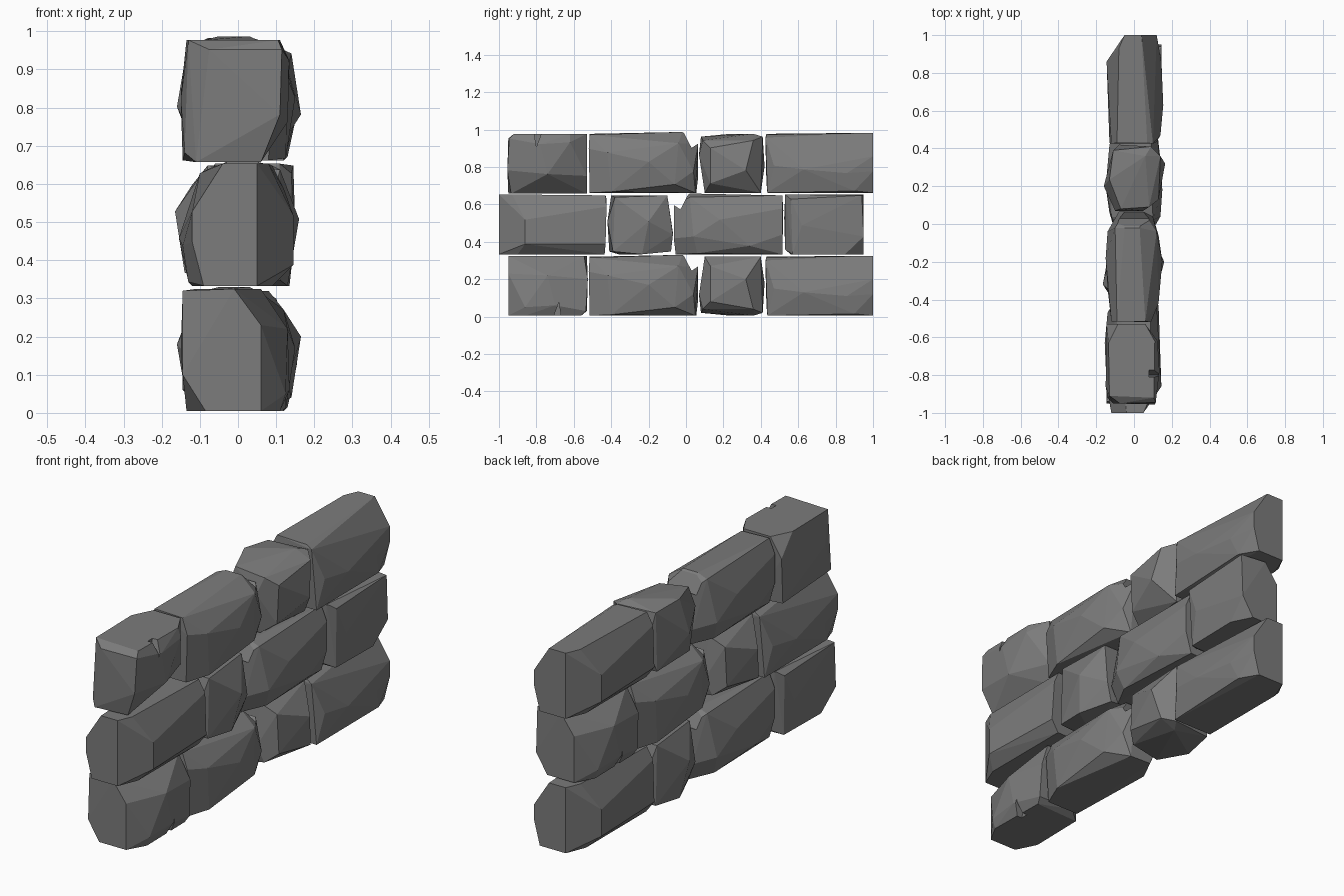
import bpy, bmesh, math
from mathutils import Matrix, Vector

if "Cube" in bpy.data.objects:
    bpy.data.objects.remove(bpy.data.objects["Cube"])

# Corner points (x, y, z) of the four hewn stones, placed as in the bottom row
END_STONE = [  # squarish stone at the -y end
    (.06, -.95, .005), (.06, -.95, .23), (-.01, -.95, .325), (-.145, -.94, .32),
    (-.145, -.95, .1), (-.085, -.95, .005), (.13, -.74, .22), (.125, -.86, .05),
    (.115, -.535, .03), (-.075, -.53, .03), (.11, -.525, .2), (.06, -.545, .325),
    (-.11, -.53, .325), (-.14, -.56, .3), (-.13, -.57, .005), (.105, -.56, .005),
    (.11, -.86, .005), (-.15, -.62, .16), (-.135, -.85, .005), (.135, -.7, .06)]
LONG_STONE = [  # long stone with a broken shoulder
    (.15, -.2, .17), (.09, -.52, .24), (.13, -.42, .22), (.12, -.04, .27),
    (.1, .04, .12), (.02, .055, .12), (.06, .05, .005), (.08, -.515, .005),
    (.125, -.4, .01), (.13, -.06, .05), (.06, -.515, .315), (.03, -.02, .33),
    (-.05, -.02, .33), (.05, .065, .265), (-.05, .065, .265),
    (-.15, -.18, .19), (-.12, -.515, .25), (-.12, -.515, .11), (-.14, -.04, .1),
    (-.14, -.34, .05), (-.08, .065, .09), (-.09, -.515, .005), (-.05, .055, .005),
    (-.11, -.06, .01), (-.1, -.02, .31), (-.09, -.515, .32)]
SMALL_STONE = [  # short stone with pointed ridges
    (.12, .13, .27), (.165, .32, .2), (.14, .36, .04), (.13, .13, .08),
    (.05, .07, .12), (.05, .1, .32), (.08, .4, .32), (.09, .41, .02),
    (.08, .09, .04), (.06, .36, .005), (-.16, .2, .18), (-.11, .38, .31),
    (-.11, .39, .02), (-.13, .235, .005), (-.09, .1, .32), (-.1, .07, .11),
    (-.08, .42, .18), (-.07, .08, .02)]
BEAM_STONE = [  # long stone at the +y end
    (.14, .47, .15), (.155, .63, .13), (.145, .86, .11), (.12, 1, .12),
    (.12, 1, .2), (.09, 1, .005), (.04, 1, .325), (-.05, 1, .325), (-.05, 1, .005),
    (.12, .435, .005), (.1, .425, .3), (.07, .43, .315), (.13, .9, .015),
    (-.145, .86, .19), (-.145, .86, .06), (-.13, .43, .06), (-.12, .425, .26),
    (-.09, .43, .32), (-.08, .93, .325), (-.09, .9, .005), (-.09, .435, .005)]

# Dark stone colour
stone_grey = bpy.data.materials.new("dark_stone")
stone_grey.diffuse_color = (.2, .2, .2, 1)
stone_grey.use_nodes = True
stone_grey.node_tree.nodes["Principled BSDF"].inputs["Base Color"].default_value = stone_grey.diffuse_color


def hull(name, points, matrix):
    """Flat-faced convex solid round the transformed points."""
    bm = bmesh.new()
    for p in points:
        bm.verts.new(matrix @ Vector(p))
    res = bmesh.ops.convex_hull(bm, input=bm.verts[:])
    loose = {v for v in res["geom_interior"] + res["geom_unused"]
             if isinstance(v, bmesh.types.BMVert)}
    bmesh.ops.delete(bm, geom=list(loose), context='VERTS')
    bmesh.ops.dissolve_limit(bm, angle_limit=math.radians(4),
                             verts=bm.verts[:], edges=bm.edges[:])
    bmesh.ops.recalc_face_normals(bm, faces=bm.faces[:])
    mesh = bpy.data.meshes.new(name)
    bm.to_mesh(mesh)
    bm.free()
    mesh.materials.append(stone_grey)
    ob = bpy.data.objects.new(name, mesh)
    bpy.context.collection.objects.link(ob)
    return ob


def notch(stone, profile, x0, x1, matrix):
    """Cut a prism with a (y, z) profile out of a stone."""
    pts = [(x, y, z) for x in (x0, x1) for y, z in profile]
    cutter = hull(stone.name + "_notch_cutter", pts, matrix)
    cutter.hide_render = True
    cutter.hide_set(True)
    mod = stone.modifiers.new("notch", 'BOOLEAN')
    mod.operation = 'DIFFERENCE'
    mod.solver = 'EXACT'
    mod.object = cutter


T = Matrix.Translation
same = Matrix.Identity(4)
half_turn = Matrix.Rotation(math.pi, 4, 'Z')
tumble = T((0, -1.48, .325)) @ Matrix.Rotation(math.pi, 4, 'X')
flip = T((0, 0, .325)) @ Matrix.Diagonal((1, 1, -1, 1))

# Three courses: the middle one is turned end for end
courses = [("bottom", 0, same, same, same),
           ("middle", .328, half_turn, same, same),
           ("top", .657, same, tumble, flip)]
for label, z, turn, end_turn, small_turn in courses:
    base = T((0, 0, z)) @ turn
    end = hull(label + "_end_stone", END_STONE, base @ end_turn)
    notch(end, [(-.715, -.02), (-.68, .075), (-.665, -.02)], .08, .2, base @ end_turn)
    long = hull(label + "_long_stone", LONG_STONE, base)
    notch(long, [(-.022, .345), (.03, .245), (.09, .285), (.09, .345)], -.25, .25, base)
    hull(label + "_small_stone", SMALL_STONE, base @ small_turn)
    hull(label + "_beam_stone", BEAM_STONE, base)
